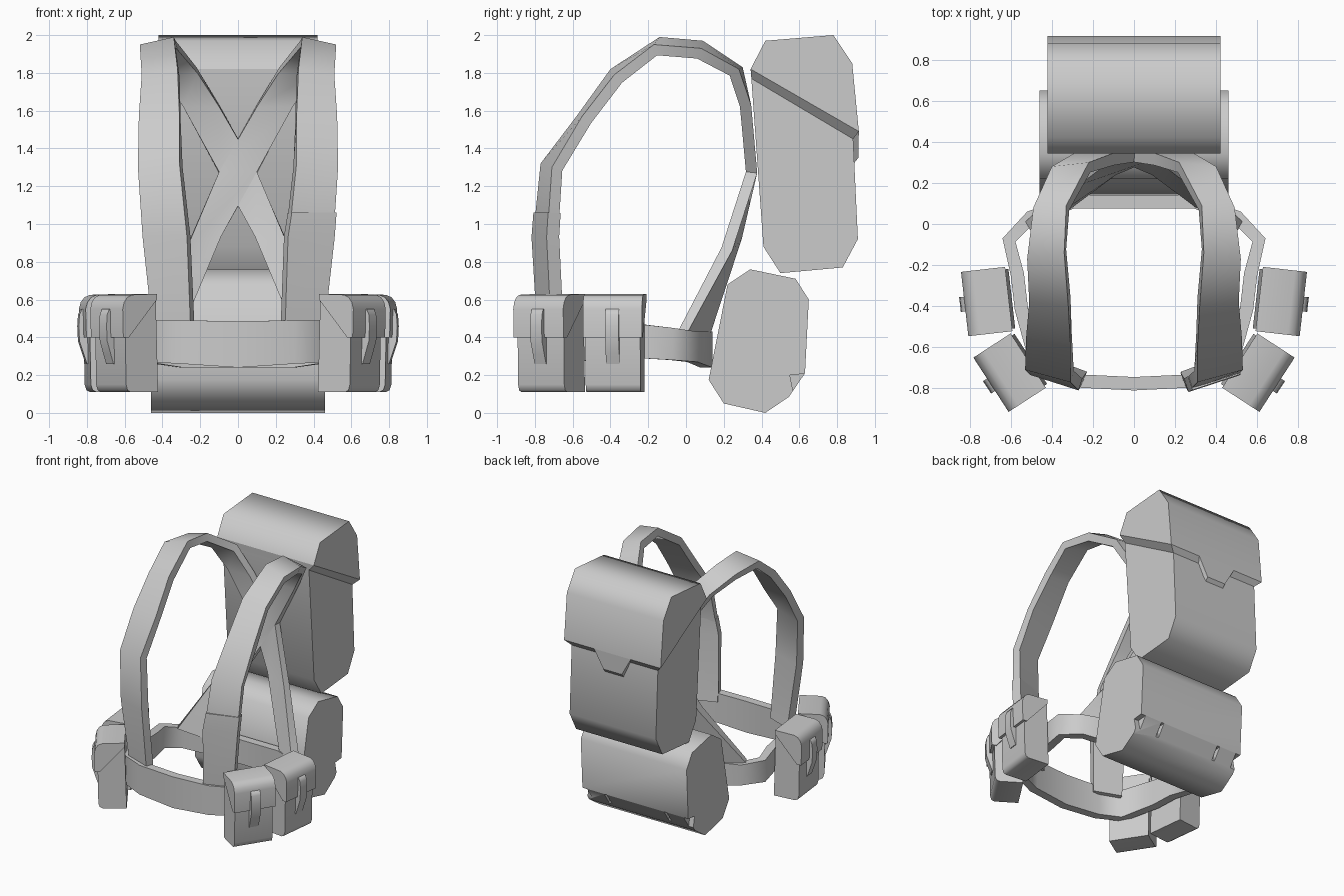
import bpy, bmesh, math
from mathutils import Vector

if "Cube" in bpy.data.objects:
    bpy.data.objects.remove(bpy.data.objects["Cube"])

grey = bpy.data.materials.new("grey_canvas")
grey.diffuse_color = (0.6, 0.6, 0.6, 1)
grey.use_nodes = True
grey.node_tree.nodes["Principled BSDF"].inputs["Base Color"].default_value = grey.diffuse_color


def smooth(ob, angle):
    bpy.ops.object.select_all(action='DESELECT')
    ob.select_set(True)
    bpy.context.view_layer.objects.active = ob
    bpy.ops.object.shade_smooth_by_angle(angle=math.radians(angle))


def finish(name, bm, angle=62):
    me = bpy.data.meshes.new(name)
    bm.to_mesh(me)
    bm.free()
    me.materials.append(grey)
    ob = bpy.data.objects.new(name, me)
    bpy.context.collection.objects.link(ob)
    smooth(ob, angle)
    return ob


def prism(name, profile, half, x=0.0, angle=62, skip=(), caps=True):
    """Extrude a (y, z) profile along x; half is one half width or one per point.
    Sides listed in skip are left open where parts join."""
    bm = bmesh.new()
    n = len(profile)
    hs = half if isinstance(half, (list, tuple)) else [half] * n
    a = [bm.verts.new((x - h, y, z)) for h, (y, z) in zip(hs, profile)]
    b = [bm.verts.new((x + h, y, z)) for h, (y, z) in zip(hs, profile)]
    ends = [bm.faces.new(a), bm.faces.new(b[::-1])]
    sides = []
    for i in range(n):
        j = (i + 1) % n
        sides.append(bm.faces.new((a[i], b[i], b[j], a[j])))
    bmesh.ops.recalc_face_normals(bm, faces=bm.faces)
    for f in [sides[i] for i in skip]:
        bm.faces.remove(f)
    return finish(name, bm, angle)


def ribbon(name, pairs, thick, closed=False):
    """Webbing strip through pairs of edge points, thickened inwards."""
    bm = bmesh.new()
    n = len(pairs)
    pairs = [(Vector(p), Vector(q)) for p, q in pairs]
    mid = [(p + q) / 2 for p, q in pairs]
    rings = []
    for i, (p, q) in enumerate(pairs):
        nxt = mid[(i + 1) % n] if closed else mid[min(i + 1, n - 1)]
        prv = mid[i - 1] if closed else mid[max(i - 1, 0)]
        d = (q - p).cross(nxt - prv).normalized() * thick
        rings.append([bm.verts.new(v) for v in (p, q, q - d, p - d)])
    for i in range(n if closed else n - 1):
        r, s = rings[i], rings[(i + 1) % n]
        for k in range(4):
            m = (k + 1) % 4
            bm.faces.new((r[k], r[m], s[m], s[k]))
    if not closed:
        bm.faces.new(rings[0])
        bm.faces.new(rings[-1][::-1])
    bmesh.ops.recalc_face_normals(bm, faces=bm.faces)
    return finish(name, bm)


def flip(pairs):
    return [((-q[0], *q[1:]), (-p[0], *p[1:])) for p, q in pairs]


# Upper pack: body, lid, sloped lid lip and closing tab
prism("upper_pack", [(.346, 1.77), (.41, .88), (.50, .74), (.83, .77),
                     (.91, .92), (.885, 1.45)], .375, skip=[5])
prism("pack_lid", [(.342, 1.82), (.42, 1.97), (.78, 2.0), (.88, 1.85), (.915, 1.49)],
      .42, skip=[4])
prism("lid_lip", [(.342, 1.82), (.915, 1.49), (.885, 1.45), (.346, 1.77)],
      [.42, .42, .375, .375], angle=30, skip=[0, 2])
prism("lid_tab", [(.87, 1.49), (.915, 1.49), (.912, 1.35), (.88, 1.31)],
      [.16, .16, .08, .08], angle=30)

# Lower roll with notches cut along its rear bottom edge
roll = prism("lower_roll", [(.12, .175), (.22, .68), (.34, .76), (.58, .71), (.65, .60),
                            (.63, .21), (.545, .085), (.42, 0), (.20, .05)], .46)
for x, h in ((-.45, .03), (-.26, .012), (.26, .012), (.45, .03)):
    cut = prism("notch_cutter", [(.55, .20), (.70, .214), (.66, .02), (.57, .10)], h, x)
    cut.hide_render = True
    cut.hide_set(True)
    mod = roll.modifiers.new("notch", 'BOOLEAN')
    mod.operation, mod.object, mod.solver = 'DIFFERENCE', cut, 'EXACT'
    bpy.context.view_layer.objects.active = roll
    bpy.ops.object.modifier_apply(modifier=mod.name)
smooth(roll, 62)

# Shoulder straps, crossing on the back and running down to the belt
strap = [((.25, -.775, .42), (.45, -.70, .42)),
         ((.27, -.81, .93), (.505, -.735, .93)),
         ((.31, -.77, 1.32), (.53, -.71, 1.30)),
         ((.31, -.58, 1.57), (.525, -.55, 1.57)),
         ((.32, -.40, 1.82), (.51, -.38, 1.79)),
         ((.34, -.14, 1.99), (.52, -.17, 1.95)),
         ((.33, .09, 1.97), (.49, .08, 1.93)),
         ((.22, .30, 1.83), (.40, .28, 1.82)),
         ((.10, .345, 1.63), (.29, .345, 1.63)),
         ((-.10, .377, 1.27), (.10, .377, 1.27)),
         ((-.28, .245, .86), (-.10, .295, .92)),
         ((-.53, .01, .43), (-.36, .11, .36))]
ribbon("right_shoulder_strap", strap, .06)
# Mirrored edges swap places, which keeps the thickness pointing inwards
ribbon("left_shoulder_strap", flip(strap), .06)
ribbon("strap_sleeve", [((.25, -.79, .47), (.46, -.715, .47)),
                        ((.265, -.818, .93), (.512, -.738, .93)),
                        ((.285, -.808, 1.06), (.522, -.73, 1.06))], .07)

# Waist belt: half outline from front to back, mirrored into a loop
half_belt = [(0, -.81, .24, .485), (.3, -.795, .26, .49), (.5, -.71, .27, .49),
             (.58, -.42, .28, .48), (.60, -.25, .29, .47), (.64, -.07, .28, .45),
             (.52, .06, .27, .43), (.3, .14, .24, .43), (0, .14, .24, .43)]
loop = half_belt + [(-x, y, b, t) for x, y, b, t in half_belt[-2:0:-1]]
ribbon("waist_belt", [((x, y, t), (x, y, b)) for x, y, b, t in loop], .065, True)


# Belt pouches: body, slanted rounded flap and bulging latch
def pouch(name, x, y, facing, depth, width):
    h, w = depth / 2, width / 2
    parts = [
        prism(name + "_body", [(-h - .015, .11), (-h, .61), (h - .025, .42), (h - .03, .15),
                               (h - .04, .12), (h - .06, .11)], w - .012, skip=[1]),
        prism(name + "_flap", [(-h, .63), (h - .06, .625), (h - .03, .612), (h - .01, .585),
                               (h - .001, .55), (h - .005, .40), (h - .04, .40),
                               (-h, .60)], w),
        prism(name + "_latch", [(h - .02, .555), (h + .005, .55), (h + .018, .52),
                                (h + .022, .46), (h + .018, .38), (h - .005, .31),
                                (h - .022, .26), (h - .04, .26)], .036)]
    for ob in parts:
        ob.location = (x, y, 0)
        ob.rotation_euler.z = math.radians(facing - 90)


for side, s in (("right", 1), ("left", -1)):
    for name, x, y, a in (("front", .606, -.724, -33), ("side", .7175, -.3775, -6.5)):
        pouch(f"{side}_{name}_pouch", s * x, y, a if s > 0 else 180 - a, .217, .315)
